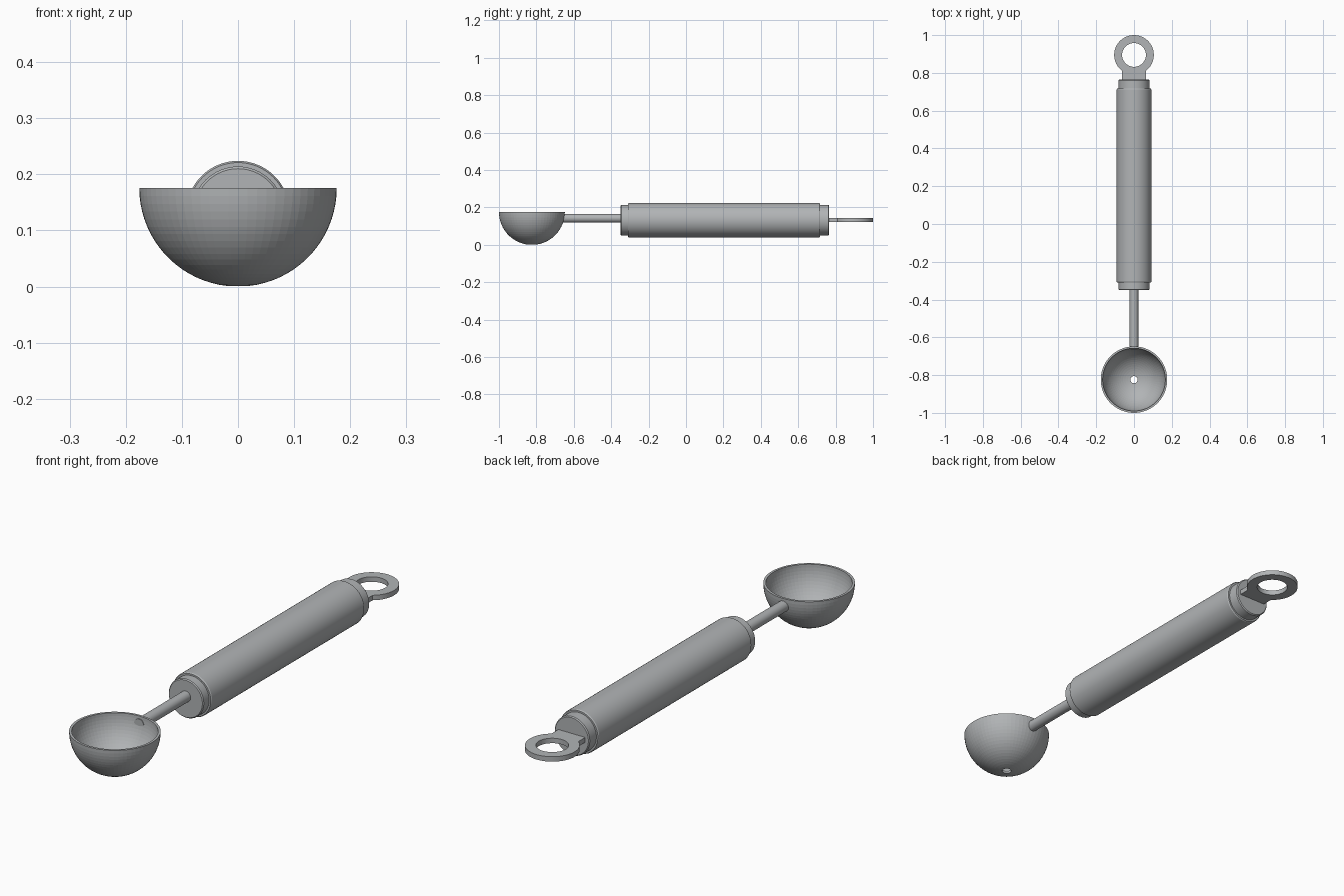
import bpy, bmesh, math
from mathutils import Matrix

if "Cube" in bpy.data.objects:
    bpy.data.objects.remove(bpy.data.objects["Cube"])

steel = bpy.data.materials.new("brushed steel grey")
steel.diffuse_color = (0.44, 0.455, 0.465, 1)
steel.use_nodes = True
steel.node_tree.nodes["Principled BSDF"].inputs["Base Color"].default_value = steel.diffuse_color


def finish(name, bm, smooth_angle=30):
    bmesh.ops.remove_doubles(bm, verts=bm.verts, dist=1e-5)
    bmesh.ops.recalc_face_normals(bm, faces=bm.faces)
    me = bpy.data.meshes.new(name)
    bm.to_mesh(me)
    bm.free()
    me.materials.append(steel)
    ob = bpy.data.objects.new(name, me)
    bpy.context.collection.objects.link(ob)
    if smooth_angle:
        bpy.ops.object.select_all(action='DESELECT')
        ob.select_set(True)
        bpy.context.view_layer.objects.active = ob
        bpy.ops.object.shade_smooth_by_angle(angle=math.radians(smooth_angle))
    return ob


def lathe(name, profile, matrix, closed=False, seg=64, smooth_angle=30):
    """Spin (radius, height) points around z, then place with matrix."""
    bm = bmesh.new()
    rings = [[bm.verts.new((r * math.cos(2 * math.pi * i / seg),
                            r * math.sin(2 * math.pi * i / seg), h))
              for i in range(seg)] for r, h in profile]
    pairs = list(zip(rings, rings[1:]))
    if closed:
        pairs.append((rings[-1], rings[0]))
    else:
        bm.faces.new(rings[0])
        bm.faces.new(rings[-1])
    for a, b in pairs:
        for i in range(seg):
            j = (i + 1) % seg
            bm.faces.new((a[i], a[j], b[j], b[i]))
    bm.transform(matrix)
    return finish(name, bm, smooth_angle)


def along_y(z):
    return Matrix.Translation((0, 0, z)) @ Matrix.Rotation(-math.pi / 2, 4, 'X')


# bowl: thin hemisphere shell with a drain hole at the bottom
def arc(radius, hole=0.019, n=18):
    start = math.asin(hole / radius)
    return [(radius * math.sin(t), -radius * math.cos(t))
            for t in (start + (math.pi / 2 - start) * k / n for k in range(n + 1))]


lathe("scoop_bowl", arc(0.176) + arc(0.166)[::-1],
      Matrix.Translation((0, -0.824, 0.176)), closed=True, smooth_angle=0)

# rod joining bowl and handle
lathe("neck_rod", [(0.023, -0.663), (0.023, -0.34)], along_y(0.142), seg=32)

# handle grip with stepped end collars
lathe("handle_grip", [
    (0.078, -0.35), (0.082, -0.346), (0.082, -0.31), (0.089, -0.31), (0.092, -0.305),
    (0.092, 0.712), (0.089, 0.717), (0.082, 0.717), (0.082, 0.761), (0.078, 0.765)],
    along_y(0.132))

# hanging ring with its flat stem, one plate
R, HOLE, STEM = 0.105, 0.063, 0.063
CY, Z0, THICK = 0.895, 0.1225, 0.021
edge = math.asin(STEM / R)
pairs = []
for k in range(57):                       # round part
    a = edge + (2 * math.pi - 2 * edge) * k / 56
    pairs.append((a, (R * math.sin(a), -R * math.cos(a))))
for k in range(13):                       # stem part
    a = -edge + 2 * edge * k / 12
    pairs.append((a, (R * math.sin(a), 0.76 - CY)))
bm = bmesh.new()
inner = [bm.verts.new((HOLE * math.sin(a), CY - HOLE * math.cos(a), Z0)) for a, p in pairs]
outer = [bm.verts.new((p[0], CY + p[1], Z0)) for a, p in pairs]
for i in range(len(pairs)):
    j = (i + 1) % len(pairs)
    bm.faces.new((inner[i], inner[j], outer[j], outer[i]))
bmesh.ops.remove_doubles(bm, verts=bm.verts, dist=1e-5)
top = bmesh.ops.extrude_face_region(bm, geom=bm.faces[:])
bmesh.ops.translate(bm, vec=(0, 0, THICK),
                    verts=[v for v in top["geom"] if isinstance(v, bmesh.types.BMVert)])
finish("hanging_ring", bm)
